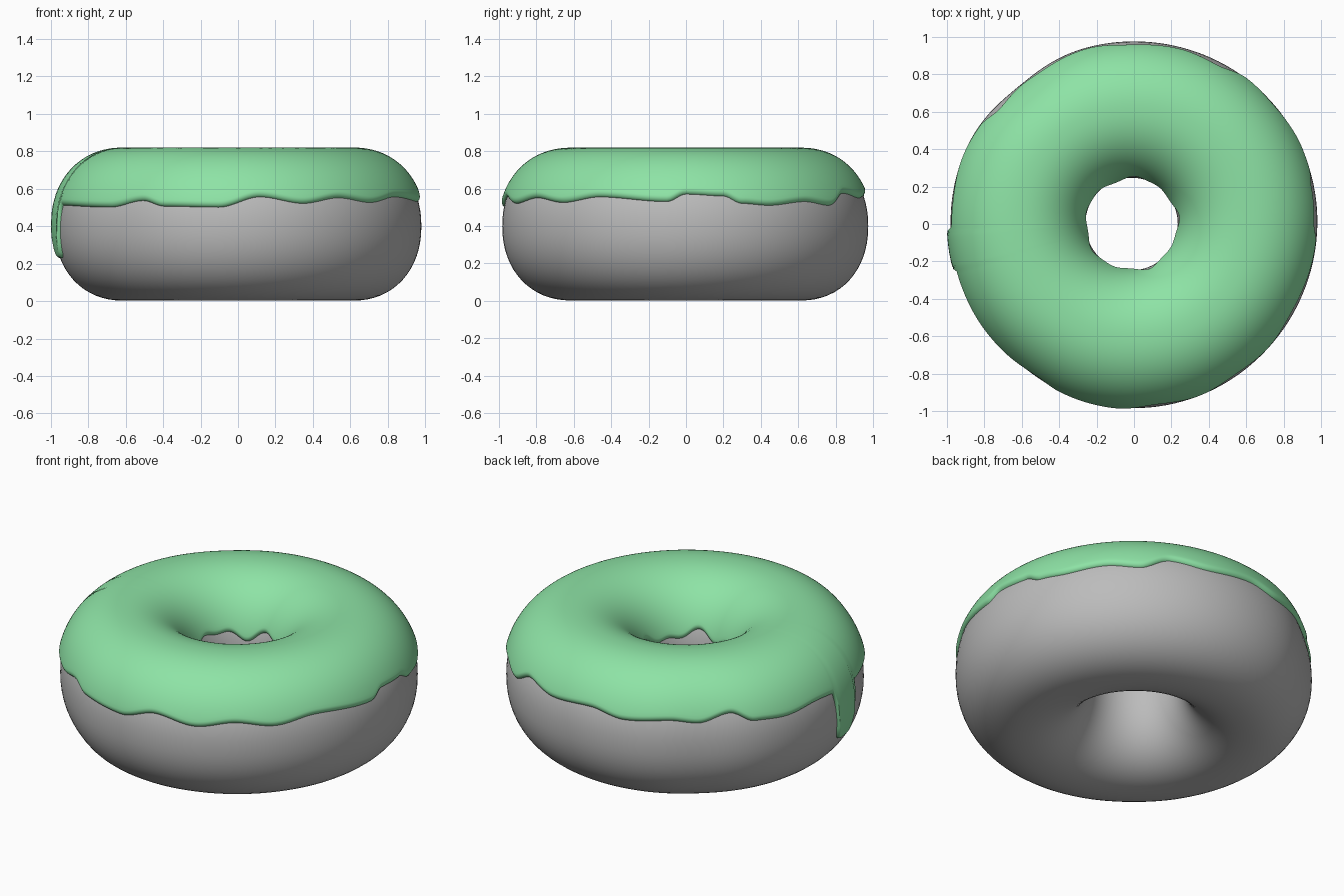
import bpy, bmesh, math

if "Cube" in bpy.data.objects:
    bpy.data.objects.remove(bpy.data.objects["Cube"])

RING, HALF_W, HALF_H, MID = 0.6125, 0.366, 0.398, 0.40
SEG = 360


def material(name, rgb):
    m = bpy.data.materials.new(name)
    m.diffuse_color = (*rgb, 1)
    m.use_nodes = True
    m.node_tree.nodes["Principled BSDF"].inputs["Base Color"].default_value = m.diffuse_color
    return m


def wobble(th):
    """Slight hand-made unevenness of the outer radius."""
    dent = lambda deg, w: math.exp(-(((math.degrees(th) - deg) / w) ** 2))
    return -0.022 * dent(130, 14) - 0.012 * dent(232, 15) + 0.004 * math.sin(3 * th)


def surface(th, ph, offset=0.0):
    """Point on the dough; ph = 0 outside, 90 degrees on top, 180 in the hole."""
    c, s = math.cos(ph), math.sin(ph)
    power = 2 / 2.15
    x = math.copysign(abs(c) ** power, c)
    z = math.copysign(abs(s) ** power, s)
    r = RING + (HALF_W + offset) * x + wobble(th) * max(0, c)
    h = MID + (HALF_H + offset) * z
    hole_shift = -0.013 * max(0, -c)
    return (r * math.cos(th) + hole_shift, r * math.sin(th), h)


def angle_at(z):
    s = (z - MID) / HALF_H
    return math.asin(math.copysign(abs(s) ** (2.15 / 2), s))


# Height of the icing's outer edge by direction (degrees, z)
EDGE = [(0, .57), (12, .56), (18, .52), (27, .51), (41, .53), (52, .51), (62, .575),
        (75, .55), (92, .57), (104, .54), (120, .555), (129, .54), (140, .585),
        (148, .53), (159, .52), (173, .54), (195, .51), (225, .50), (238, .535),
        (246, .505), (264, .50), (277, .555), (291, .52), (304, .55), (317, .525),
        (331, .555), (354, .53), (360, .57)]


def outer_edge(deg):
    for (a, za), (b, zb) in zip(EDGE, EDGE[1:]):
        if a <= deg <= b:
            t = (deg - a) / (b - a)
            z = za + (zb - za) * (3 * t * t - 2 * t ** 3)
            break
    # One long drip on the left
    u = abs(deg - 188) / 6.5
    if u < 1:
        z = min(z, 0.23 + 0.30 * u ** 5)
    return z


def inner_edge(th):
    return 0.515 + 0.022 * math.sin(5 * th + 1) + 0.015 * math.sin(9 * th)


def build(name, grid, mat, wrap_rows):
    bm = bmesh.new()
    cols = [[bm.verts.new(p) for p in col] for col in grid]
    n, m = len(cols), len(cols[0])
    for i in range(n):
        a, b = cols[i], cols[(i + 1) % n]
        for j in range(m if wrap_rows else m - 1):
            k = (j + 1) % m
            bm.faces.new((a[j], b[j], b[k], a[k]))
    bmesh.ops.recalc_face_normals(bm, faces=bm.faces[:])
    for f in bm.faces:
        f.smooth = True
    me = bpy.data.meshes.new(name)
    bm.to_mesh(me)
    bm.free()
    me.materials.append(mat)
    ob = bpy.data.objects.new(name, me)
    bpy.context.collection.objects.link(ob)
    return ob


# Dough ring
dough = [[surface(math.tau * i / 144, math.tau * j / 64) for j in range(64)]
         for i in range(144)]
build("dough", dough, material("dough grey", (0.5, 0.5, 0.5)), True)

# Icing shell: rounded lip at both edges, following the dough
THICK, LIP, ROWS = 0.021, 0.07, 56
icing = []
for i in range(SEG):
    th = math.tau * i / SEG
    lo = angle_at(outer_edge(math.degrees(th)))
    hi = math.pi - angle_at(inner_edge(th))
    lips = [LIP * (1 - math.cos(k * math.pi / 12)) for k in range(6)]
    angles = [lo + d for d in lips]
    angles += [lo + LIP + (hi - lo - 2 * LIP) * k / ROWS for k in range(ROWS + 1)]
    angles += [hi - d for d in reversed(lips)]
    col = []
    for ph in angles:
        d = min(1, min(ph - lo, hi - ph) / LIP)
        col.append(surface(th, ph, -0.004 + (THICK + 0.004) * math.sqrt(max(0, 1 - (1 - d) ** 2))))
    icing.append(col)
build("icing", icing, material("mint green", (0.27, 0.77, 0.38)), False)
